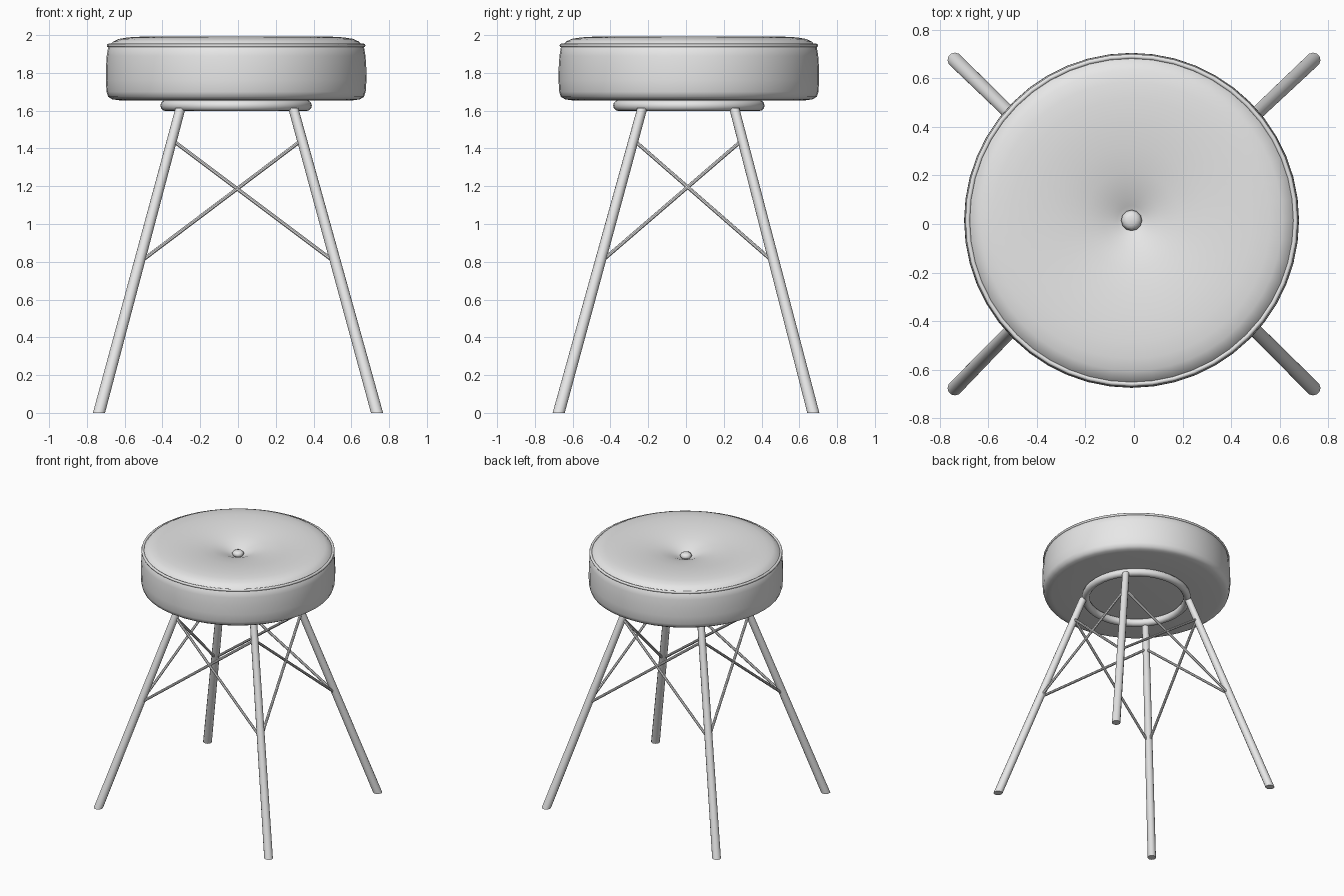
import bpy, bmesh, math
from mathutils import Vector

if "Cube" in bpy.data.objects:
    bpy.data.objects.remove(bpy.data.objects["Cube"])

grey = bpy.data.materials.new("light_grey")
grey.diffuse_color = (0.8, 0.8, 0.8, 1)
grey.use_nodes = True
grey.node_tree.nodes["Principled BSDF"].inputs["Base Color"].default_value = grey.diffuse_color
CX, CY = -0.01, 0.015          # seat centre


def finish(name, bm, angle=40):
    bmesh.ops.recalc_face_normals(bm, faces=bm.faces)
    me = bpy.data.meshes.new(name)
    bm.to_mesh(me)
    bm.free()
    ob = bpy.data.objects.new(name, me)
    bpy.context.collection.objects.link(ob)
    me.materials.append(grey)
    bpy.ops.object.select_all(action='DESELECT')
    ob.select_set(True)
    bpy.context.view_layer.objects.active = ob
    bpy.ops.object.shade_smooth_by_angle(angle=math.radians(angle))
    return ob


def lathe(name, profile, segs=48, closed=False, angle=40):
    """Spin (radius, height) points around the seat centre."""
    bm = bmesh.new()
    pts = [bm.verts.new((CX + r, CY, z)) for r, z in profile]
    n = len(pts)
    edges = [bm.edges.new((pts[i], pts[(i + 1) % n]))
             for i in range(n if closed else n - 1)]
    bmesh.ops.spin(bm, geom=pts + edges, cent=(CX, CY, 0), axis=(0, 0, 1),
                   angle=2 * math.pi, steps=segs, use_duplicate=False)
    bmesh.ops.remove_doubles(bm, verts=bm.verts, dist=1e-4)
    return finish(name, bm, angle)


def rod(name, a, b, ra, rb, sides, level_ends=False):
    """Tapered bar from a to b, optionally with horizontal ends."""
    a, b = Vector(a), Vector(b)
    d = (b - a).normalized()
    u = d.cross(Vector((0, 0, 1))).normalized()
    v = u.cross(d)
    bm = bmesh.new()
    rings = []
    for p, r in ((a, ra), (b, rb)):
        ring = []
        for i in range(sides):
            t = 2 * math.pi * (i + 0.5) / sides
            q = p + u * (r * math.cos(t)) + v * (r * math.sin(t))
            if level_ends:
                q -= d * ((q.z - p.z) / d.z)
            ring.append(bm.verts.new(q))
        rings.append(ring)
        bm.faces.new(ring)
    for i in range(sides):
        j = (i + 1) % sides
        bm.faces.new((rings[0][i], rings[0][j], rings[1][j], rings[1][i]))
    return finish(name, bm)


def circle(major, z, minor, n):
    return [(major + minor * math.cos(2 * math.pi * i / n),
             z + minor * math.sin(2 * math.pi * i / n)) for i in range(n)]


# Upholstered cushion with a dimpled top
lathe("seat_cushion", [
    (0, 1.654), (0.40, 1.654), (0.62, 1.655), (0.655, 1.660), (0.677, 1.673),
    (0.686, 1.70), (0.690, 1.76), (0.689, 1.83), (0.685, 1.89), (0.677, 1.938),
    (0.665, 1.950), (0.650, 1.966), (0.62, 1.980), (0.57, 1.988),
    (0.50, 1.992), (0.40, 1.988), (0.30, 1.979), (0.20, 1.963),
    (0.12, 1.943), (0.06, 1.918), (0.03, 1.905), (0, 1.90)], 48, angle=60)

# Piping around the upper edge, and the centre button
lathe("seat_piping", circle(0.675, 1.945, 0.010, 8), 48, True, 60)
lathe("seat_button", [(0, 1.90), (0.036, 1.905), (0.043, 1.92),
                      (0.034, 1.936), (0.018, 1.942), (0, 1.943)], 12, angle=60)

# Support ring under the cushion
lathe("support_ring", circle(0.372, 1.627, 0.029, 12), 40, True, 60)

# Four splayed legs
corners = [(-1, -1), (1, -1), (1, 1), (-1, 1)]


def leg_point(c, z):
    top = Vector((-0.006 + 0.298 * c[0], 0.012 + 0.243 * c[1], 1.615))
    foot = Vector((0.736 * c[0], 0.674 * c[1], 0))
    return foot.lerp(top, z / 1.615)


for c in corners:
    name = ("front" if c[1] < 0 else "back") + ("_left" if c[0] < 0 else "_right")
    rod(name + "_leg", leg_point(c, 0), leg_point(c, 1.615), 0.031, 0.026, 12, True)

# Crossed braces between neighbouring legs
for i, side in enumerate(("front", "right", "back", "left")):
    a, b = corners[i], corners[(i + 1) % 4]
    rod(side + "_brace_a", leg_point(a, 1.445), leg_point(b, 0.795), 0.010, 0.010, 8)
    rod(side + "_brace_b", leg_point(b, 1.445), leg_point(a, 0.795), 0.010, 0.010, 8)
